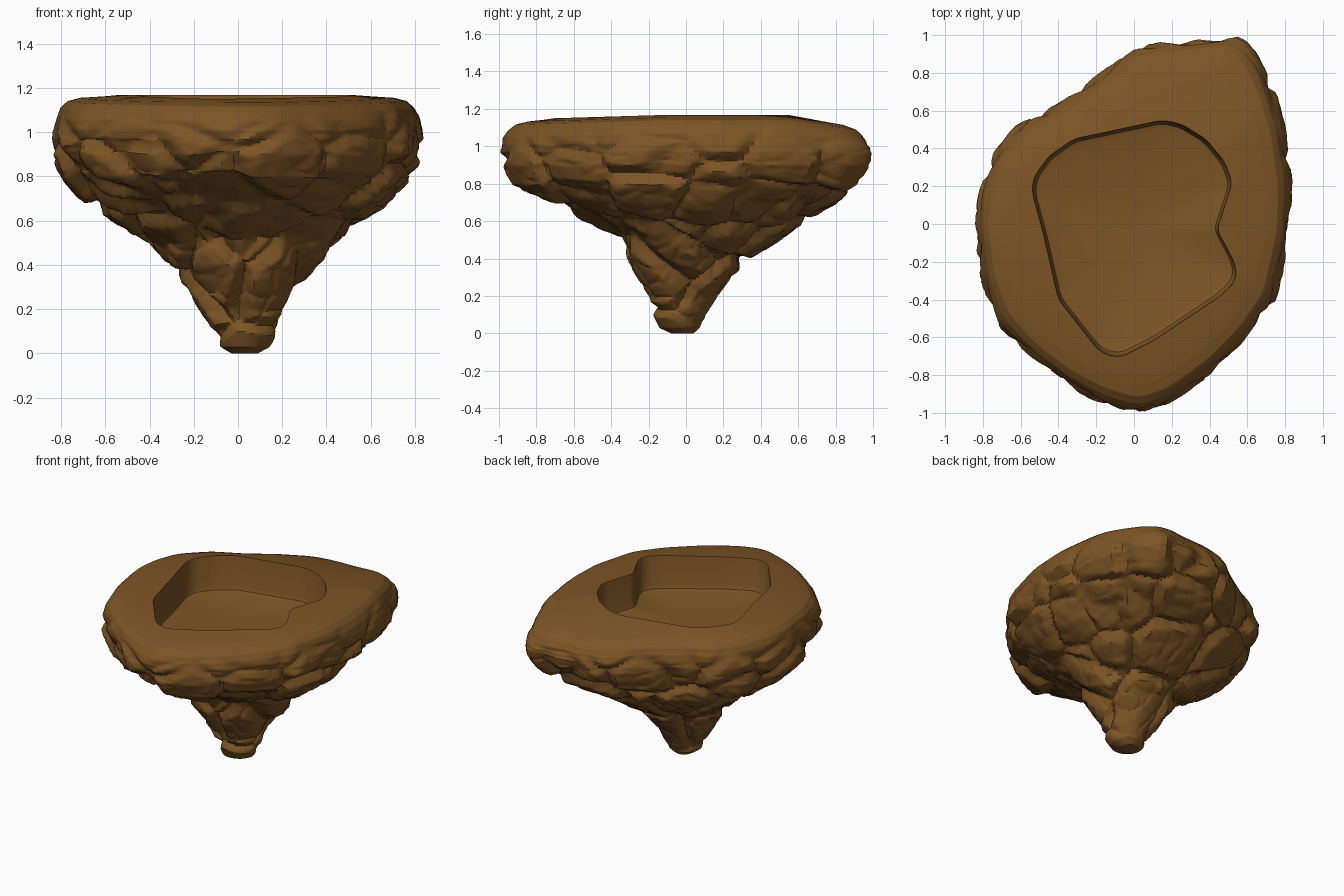
import bpy, bmesh, math
from mathutils import Vector, noise

cube = bpy.data.objects.get("Cube")
if cube:
    bpy.data.objects.remove(cube)

SEGMENTS = 224
STEPS = 9

# Plan outlines, counterclockwise
RIM = [(.82, -.05), (.83, .2), (.79, .5), (.72, .74), (.64, .92), (.53, 1), (.4, .97),
       (.15, .96), (0, .92), (-.2, .77), (-.4, .63), (-.6, .53), (-.74, .36), (-.82, .15),
       (-.84, -.02), (-.8, -.3), (-.72, -.52), (-.55, -.7), (-.35, -.85), (-.15, -.95),
       (.03, -1), (.2, -.94), (.42, -.78), (.6, -.6), (.74, -.4)]
BASIN = [(.44, -.03), (.52, .22), (.48, .33), (.38, .45), (.25, .53), (.15, .55),
         (-.32, .45), (-.45, .36), (-.53, .25), (-.54, .17), (-.48, -.05), (-.4, -.4),
         (-.18, -.68), (-.08, -.71), (.1, -.62), (.46, -.38), (.54, -.3), (.54, -.22)]

# Outer profile: height, radius, centre x, centre y, share of the rim outline
PROFILE = [(0, .06, .03, -.02, 0), (.03, .11, .03, -.03, 0), (.1, .14, .04, -.03, 0),
           (.2, .18, .02, -.01, 0), (.3, .245, .03, -.01, 0), (.4, .325, .02, 0, 0),
           (.5, .43, .03, .07, 0), (.6, .58, .02, .06, .2), (.7, .735, 0, .03, .6),
           (.8, .835, 0, 0, .9), (.9, .88, 0, 0, 1), (.97, .888, 0, 0, 1),
           (1.02, .882, 0, 0, 1), (1.07, .868, 0, 0, 1), (1.11, .845, 0, 0, 1),
           (1.14, .81, 0, 0, 1), (1.155, .75, 0, 0, 1)]


def ray_radius(outline, angle):
    """Distance from the centre to a closed outline along an angle."""
    d = Vector((math.cos(angle), math.sin(angle)))
    for i, a in enumerate(outline):
        a, b = Vector(a), Vector(outline[(i + 1) % len(outline)])
        side = b - a
        det = d.cross(side)
        if abs(det) < 1e-9:
            continue
        dist, along = a.cross(side) / det, a.cross(d) / det
        if dist > 0 and -1e-6 <= along <= 1 + 1e-6:
            return dist
    return .8


def radii(outline):
    """Outline radius at every segment, with softly rounded corners."""
    raw = [ray_radius(outline, a) for a in angles]
    return [sum(raw[(i + k) % SEGMENTS] for k in range(-2, 3)) / 5 for i in range(SEGMENTS)]


angles = [math.tau * i / SEGMENTS for i in range(SEGMENTS)]
rim = radii(RIM)
basin = radii(BASIN)
dirs = [Vector((math.cos(a), math.sin(a), 0)) for a in angles]


def outer_ring(z, r, cx, cy, share):
    return [Vector((cx, cy, z)) + d * r * (1 + share * (o / .88 - 1))
            for d, o in zip(dirs, rim)]


def basin_ring(z, scale):
    return [d * o * scale + Vector((0, 0, z)) for d, o in zip(dirs, basin)]


def add_ring(bm, points):
    return [bm.verts.new(p) for p in points]


def bridge(bm, low, high):
    for i in range(SEGMENTS):
        j = (i + 1) % SEGMENTS
        bm.faces.new((low[i], low[j], high[j], high[i]))


def rock_offset(p):
    """Tilted flat boulders parted by cracks, with faint chips on top."""
    total = 0
    p = Vector((p.x, p.y, p.z * 1.2)) + Vector((.13, .07, .2))
    for size, depth, tilt in ((.36, .05, .12), (.13, .008, .08)):
        dist, seeds = noise.voronoi(p / size)
        gap = min((dist[1] - dist[0]) / .25, 1)
        lean = noise.noise_vector(seeds[0] * 7.3)
        total += depth * (gap - .85) + gap * tilt * size * lean.dot(p / size - seeds[0])
    return max(-.05, min(.02, total))


bm = bmesh.new()

# Rocky outside, from the tip to the rim
rings = []
for a, b in zip(PROFILE, PROFILE[1:]):
    for s in range(STEPS):
        t = s / STEPS
        rings.append(add_ring(bm, outer_ring(*[u + (v - u) * t for u, v in zip(a, b)])))
rings.append(add_ring(bm, outer_ring(*PROFILE[-1])))
for low, high in zip(rings, rings[1:]):
    bridge(bm, low, high)
bm.faces.new(reversed(rings[0]))
bm.normal_update()

moves = []
for v in bm.verts:
    fade = max(0, min(1, (1.12 - v.co.z) / .22, v.co.z / .2))
    moves.append((v, v.normal * rock_offset(v.co) * fade))
for v, move in moves:
    v.co += move

# Flat top, basin wall and floor
last = rings[-1]
for z, scale in ((1.168, 1), (1.158, .995), (.955, .985), (.93, .965), (.92, .91)):
    ring = add_ring(bm, basin_ring(z, scale))
    bridge(bm, last, ring)
    last = ring
centre = bm.verts.new((0, -.05, .91))
for i in range(SEGMENTS):
    bm.faces.new((last[i], last[(i + 1) % SEGMENTS], centre))

# Top slopes away at the back corner and gently towards the front
slope = Vector((-.447, .894, 0))
for v in bm.verts:
    back = max(0, v.co.dot(slope) - .555, v.co.y - .55)
    front = max(0, -.1 - v.co.y)
    v.co.z -= (.14 * back + .03 * front) * max(0, min(1, (v.co.z - .95) / .15))

bmesh.ops.recalc_face_normals(bm, faces=bm.faces)
mesh = bpy.data.meshes.new("floating_rock")
bm.to_mesh(mesh)
bm.free()

# Brown earth
colour = (.205, .09, .019, 1)
mat = bpy.data.materials.new("brown_earth")
mat.use_nodes = True
mat.diffuse_color = colour
mat.node_tree.nodes["Principled BSDF"].inputs["Base Color"].default_value = colour
mesh.materials.append(mat)

rock = bpy.data.objects.new("floating_rock", mesh)
bpy.context.collection.objects.link(rock)
bpy.context.view_layer.objects.active = rock
rock.select_set(True)
bpy.ops.object.shade_smooth_by_angle(angle=math.radians(32))
